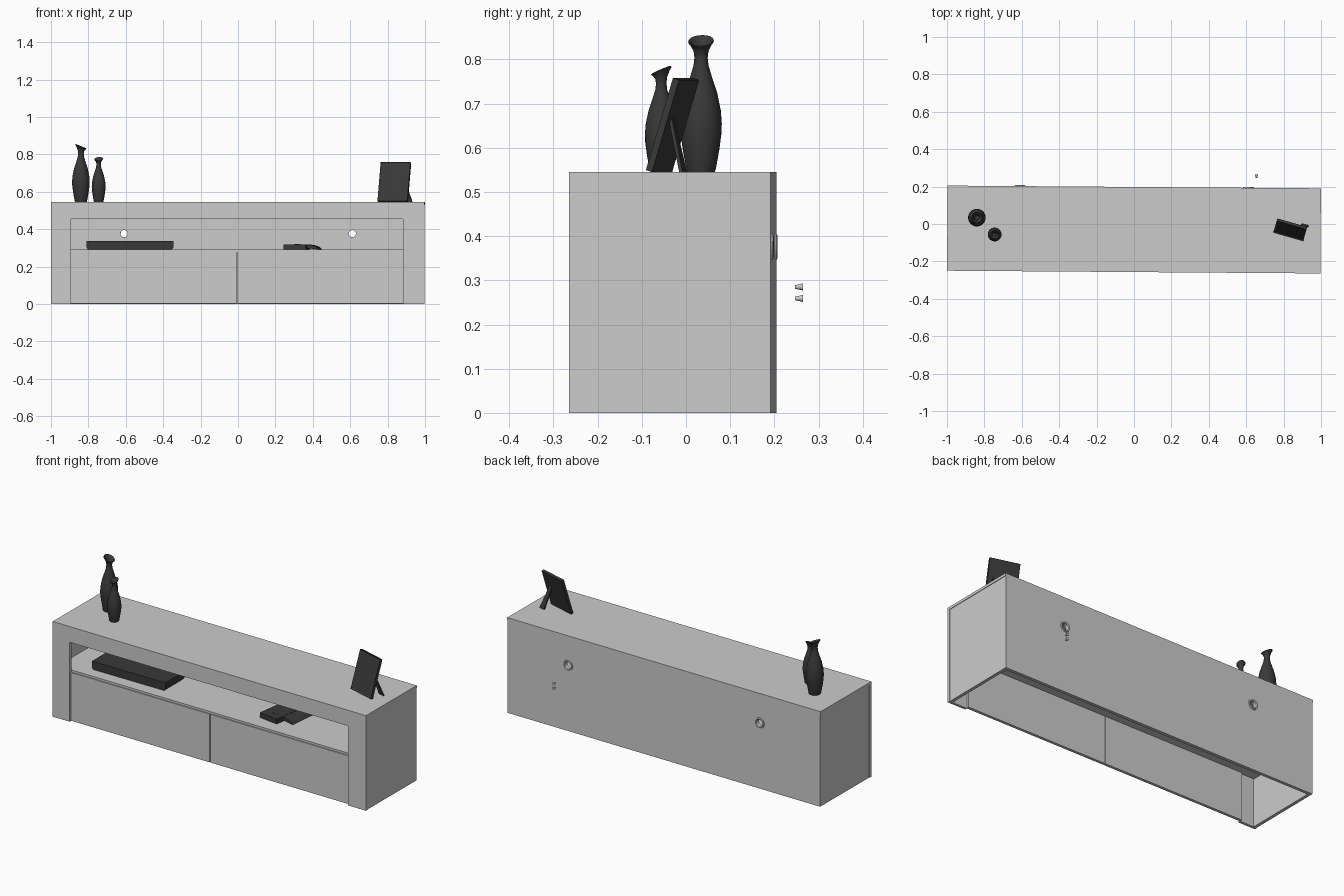
import bpy, bmesh, math
from mathutils import Matrix, Vector

if "Cube" in bpy.data.objects:
    bpy.data.objects.remove(bpy.data.objects["Cube"])

# the cabinet stands very slightly turned
TURN = Matrix.Rotation(math.radians(-0.42), 4, 'Z')
SHELF_Z = 0.29
TOP_Z = 0.545

dark = bpy.data.materials.new("dark_grey")
dark.diffuse_color = (0.04, 0.04, 0.04, 1)
dark.use_nodes = True
dark.node_tree.nodes["Principled BSDF"].inputs["Base Color"].default_value = dark.diffuse_color


def finish(name, bm, matrix=Matrix(), mat=None):
    bmesh.ops.recalc_face_normals(bm, faces=bm.faces)
    mesh = bpy.data.meshes.new(name)
    bm.to_mesh(mesh)
    bm.free()
    mesh.transform(matrix)
    obj = bpy.data.objects.new(name, mesh)
    bpy.context.collection.objects.link(obj)
    if mat:
        mesh.materials.append(mat)
    return obj


def smooth(obj):
    bpy.ops.object.select_all(action='DESELECT')
    obj.select_set(True)
    bpy.context.view_layer.objects.active = obj
    bpy.ops.object.shade_smooth_by_angle(angle=math.radians(40))


def box(name, lo, hi, matrix=TURN, mat=None):
    bm = bmesh.new()
    bmesh.ops.create_cube(bm, size=1)
    for v in bm.verts:
        v.co = Vector([lo[i] + (v.co[i] + 0.5) * (hi[i] - lo[i]) for i in range(3)])
    return finish(name, bm, matrix, mat)


def prism(name, outline, offset, matrix=Matrix(), mat=None):
    """Extrude a flat outline of 3D points along an offset."""
    bm = bmesh.new()
    face = bm.faces.new([bm.verts.new(p) for p in outline])
    moved = bmesh.ops.extrude_face_region(bm, geom=[face])["geom"]
    bmesh.ops.translate(bm, vec=offset,
                        verts=[g for g in moved if isinstance(g, bmesh.types.BMVert)])
    return finish(name, bm, matrix, mat)


def lathe(name, profile, matrix, steps=32, closed=False, mat=None, tilt=None):
    """Spin (radius, height) points round z; tilt slopes the upper rim."""
    bm = bmesh.new()
    vs = [bm.verts.new((r, 0, z)) for r, z in profile]
    edges = [bm.edges.new(p) for p in zip(vs, vs[1:])]
    if closed:
        edges.append(bm.edges.new((vs[-1], vs[0])))
    bmesh.ops.spin(bm, geom=vs + edges, cent=(0, 0, 0), axis=(0, 0, 1),
                   angle=math.tau, steps=steps)
    bmesh.ops.remove_doubles(bm, verts=bm.verts, dist=1e-5)
    if tilt:
        for v in bm.verts:
            w = max(0.0, (v.co.z - 0.85) / 0.15)
            v.co.z += (tilt[0] * v.co.x + tilt[1] * v.co.y) * w
    obj = finish(name, bm, matrix, mat)
    smooth(obj)
    return obj


# cabinet: front frame (upside-down U), top, sides, shelf, drawers
frame = [(-0.998, 0), (-0.89, 0), (-0.89, 0.455), (0.885, 0.455),
         (0.885, 0), (0.998, 0), (0.998, TOP_Z), (-0.998, TOP_Z)]
prism("front_frame", [(x, -0.257, z) for x, z in frame], (0, 0.015, 0), TURN)
box("top_panel", (-0.998, -0.242, 0.53), (0.998, 0.198, TOP_Z))
for side, s in (("left", -1), ("right", 1)):
    xs = sorted((s * 0.995, s * 0.977))
    box(side + "_side_panel", (xs[0], -0.242, 0), (xs[1], 0.198, 0.53))
box("shelf", (-0.977, -0.24, 0.275), (0.977, 0.18, SHELF_Z))
box("left_drawer_front", (-0.89, -0.246, 0.002), (-0.005, -0.23, 0.278))
box("right_drawer_front", (-0.001, -0.246, 0.002), (0.885, -0.23, 0.278))

# back panel with two cable holes lined by grommets
back = box("back_panel", (-0.977, 0.18, 0), (0.977, 0.198, 0.53))
for side, x in (("left", -0.61), ("right", 0.61)):
    place = TURN @ Matrix.Translation((x, 0.189, 0.376)) @ Matrix.Rotation(-math.pi / 2, 4, 'X')
    bm = bmesh.new()
    bmesh.ops.create_cone(bm, cap_ends=True, segments=32, radius1=0.024,
                          radius2=0.024, depth=0.08)
    cutter = finish(side + "_hole_cutter", bm, place)
    cutter.hide_render = True
    cutter.hide_set(True)
    mod = back.modifiers.new(side + "_hole", 'BOOLEAN')
    mod.object = cutter
    mod.operation = 'DIFFERENCE'
    mod.solver = 'EXACT'
    lathe(side + "_grommet", [(0.019, -0.011), (0.029, -0.011), (0.029, -0.009),
                              (0.0245, -0.008), (0.0245, 0.008), (0.030, 0.009),
                              (0.029, 0.012), (0.024, 0.014), (0.019, 0.011)],
          place, closed=True)
bpy.context.view_layer.objects.active = back
for mod in list(back.modifiers):
    bpy.ops.object.modifier_apply(modifier=mod.name)
for obj in [o for o in bpy.data.objects if o.name.endswith("cutter")]:
    bpy.data.objects.remove(obj)

# two small tapered plugs behind the cabinet
for i, z in enumerate((0.259, 0.285)):
    bm = bmesh.new()
    bmesh.ops.create_cone(bm, cap_ends=True, segments=16, radius1=0.004,
                          radius2=0.008, depth=0.018)
    smooth(finish(f"cable_plug_{i + 1}", bm, Matrix.Translation((0.655, 0.256, z))
                  @ Matrix.Rotation(-math.pi / 2, 4, 'X')))

# vases: radius as a share of the widest, height as a share of the total
VASE = [(0, 0), (0.66, 0), (0.72, 0.03), (0.88, 0.17), (0.98, 0.29), (1, 0.37),
        (0.95, 0.47), (0.78, 0.6), (0.53, 0.72), (0.36, 0.81), (0.32, 0.87),
        (0.36, 0.92), (0.52, 0.97), (0.62, 0.99), (0.6, 1.0), (0.5, 0.985),
        (0.3, 0.93), (0.24, 0.86), (0.3, 0.75), (0, 0.7)]


def vase(name, x, y, radius, height, tilt):
    prof = [(r * radius / height, z) for r, z in VASE]
    lathe(name, prof, Matrix.Translation((x, y, TOP_Z)) @ Matrix.Scale(height, 4),
          mat=dark, tilt=tilt)


vase("tall_vase", -0.84, 0.034, 0.047, 0.298, (-0.42, 0.05))
vase("short_vase", -0.745, -0.056, 0.037, 0.231, (0.1, 0.42))

# leaning picture frame with a recessed front and a rear strut
stand = Matrix.Translation((0.825, -0.068, TOP_Z)) @ Matrix.Rotation(math.radians(-16), 4, 'Z')
lean = (stand @ Matrix.Translation((0, 0, 0.0044))
        @ Matrix.Rotation(math.radians(-17), 4, 'X'))
bm = bmesh.new()
bmesh.ops.create_cube(bm, size=1, matrix=Matrix.Translation((0, 0.0075, 0.109))
                      @ Matrix.Diagonal((0.166, 0.015, 0.218, 1)))
bm.normal_update()
front = [f for f in bm.faces if f.normal.y < -0.9]
bmesh.ops.inset_region(bm, faces=front, thickness=0.01)
bmesh.ops.translate(bm, verts=front[0].verts, vec=(0, 0.004, 0))
finish("picture_frame", bm, lean, dark)
prism("frame_strut", [(0.03, 0.05, 0.13), (0.05, 0.05, 0.13),
                      (0.088, 0.088, 0), (0.052, 0.088, 0)],
      (0, -0.008, 0), stand, dark)

# media player on the shelf: slab with a chamfered underside
player = [(-0.81, 0.305), (-0.803, 0.29), (-0.353, 0.29), (-0.345, 0.305),
          (-0.345, 0.336), (-0.81, 0.336)]
prism("media_player", [(x, -0.165, z) for x, z in player], (0, 0.175, 0), Matrix(), dark)

# a book lying on the shelf and a second one leaning on it
box("flat_book", (-0.06, -0.085, 0), (0.06, 0.085, 0.028),
    Matrix.Translation((0.315, -0.075, SHELF_Z)) @ Matrix.Rotation(math.radians(-8), 4, 'Z'), dark)
prism("leaning_book", [(-0.06, -0.09, 0.016), (0.075, -0.09, 0.0),
                       (0.062, -0.09, 0.014), (0.03, -0.09, 0.026), (-0.06, -0.09, 0.03)],
      (0, 0.16, 0), Matrix.Translation((0.37, -0.03, SHELF_Z))
      @ Matrix.Rotation(math.radians(-6), 4, 'Z'), dark)
